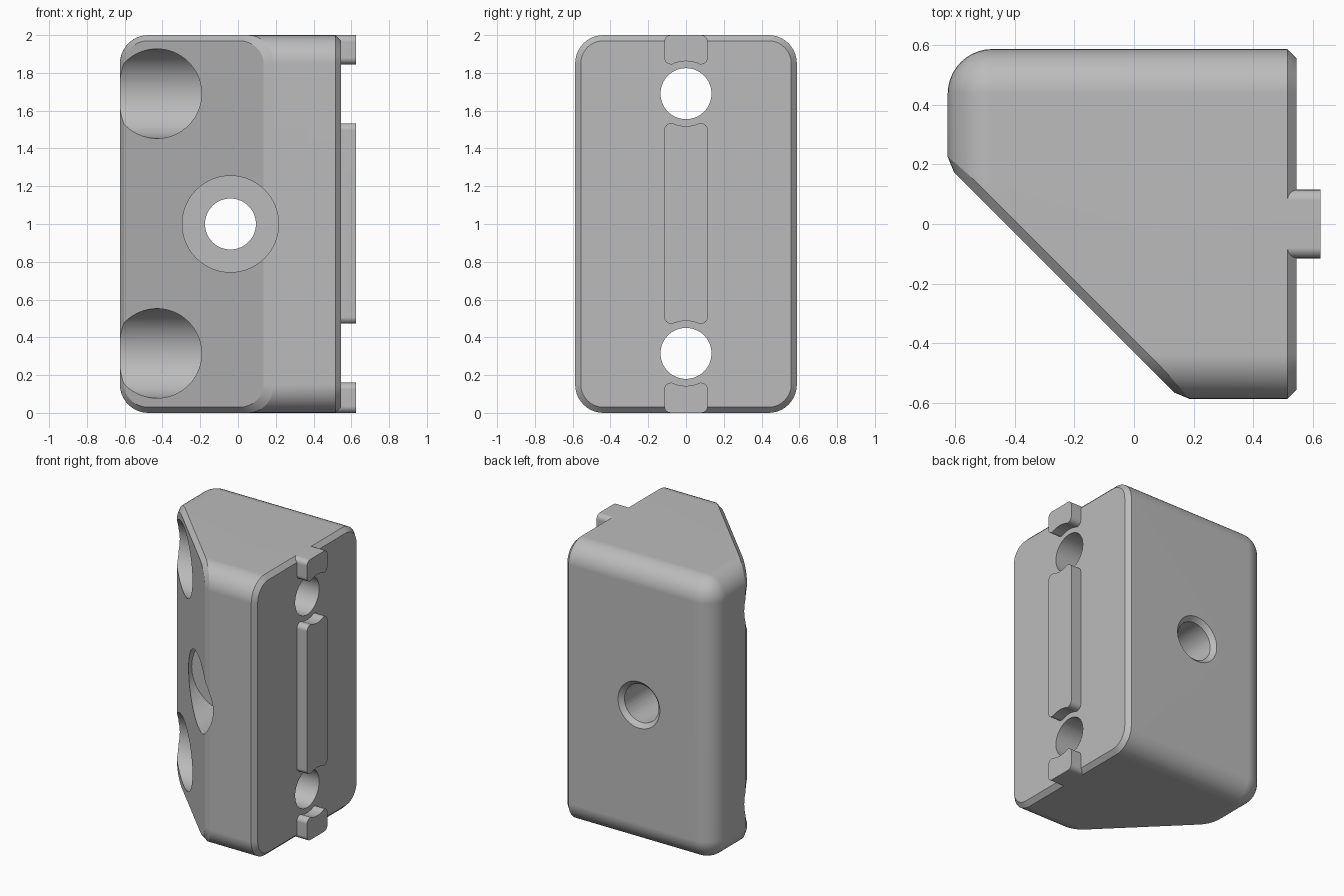
import bpy, bmesh, math
from mathutils import Vector, Matrix

old = bpy.data.objects.get("Cube")
if old:
    bpy.data.objects.remove(old, do_unlink=True)

grey = bpy.data.materials.new("plain grey")
grey.use_nodes = True
colour = (0.5, 0.5, 0.5, 1)
grey.diffuse_color = colour
grey.node_tree.nodes["Principled BSDF"].inputs["Base Color"].default_value = colour


def make_object(name, bm):
    bmesh.ops.recalc_face_normals(bm, faces=bm.faces)
    mesh = bpy.data.meshes.new(name)
    bm.to_mesh(mesh)
    bm.free()
    mesh.materials.append(grey)
    obj = bpy.data.objects.new(name, mesh)
    bpy.context.collection.objects.link(obj)
    return obj


def box(lo, hi):
    bm = bmesh.new()
    lo, hi = Vector(lo), Vector(hi)
    bmesh.ops.create_cube(bm, size=1, matrix=Matrix.Translation((lo + hi) / 2)
                          @ Matrix.Diagonal((hi - lo).to_4d()))
    return bm


def bevel(bm, edges, width, segments):
    bmesh.ops.bevel(bm, geom=edges, offset=width, offset_type='OFFSET',
                    segments=segments, profile=0.5, affect='EDGES')


def drill(obj, start, end, r_start, r_end=None):
    """Subtract a cylinder or cone running from start to end."""
    start, end = Vector(start), Vector(end)
    axis = end - start
    bm = bmesh.new()
    bmesh.ops.create_cone(
        bm, cap_ends=True, segments=64, radius1=r_start, radius2=r_end or r_start,
        depth=axis.length, matrix=Matrix.Translation((start + end) / 2)
        @ axis.to_track_quat('Z', 'Y').to_matrix().to_4x4())
    cutter = make_object("hole_cutter", bm)
    cutter.hide_render = True
    mod = obj.modifiers.new("hole", 'BOOLEAN')
    mod.operation, mod.solver, mod.object = 'DIFFERENCE', 'EXACT', cutter
    bpy.context.view_layer.objects.active = obj
    bpy.ops.object.modifier_apply(modifier=mod.name)
    bpy.data.objects.remove(cutter, do_unlink=True)


def finish(obj):
    bpy.ops.object.select_all(action='DESELECT')
    obj.select_set(True)
    bpy.context.view_layer.objects.active = obj
    bpy.ops.object.shade_smooth_by_angle(angle=math.radians(20))
    obj.modifiers.new("clean shading", 'WEIGHTED_NORMAL').keep_sharp = True


LEFT, RIGHT, SIDE, TOP = -0.625, 0.545, 0.587, 2.0
BORE = 0.135
HOLE_HEIGHTS = (0.315, 1.69)

# Body: block rounded everywhere except around its mounting face
bm = box((LEFT, -SIDE, 0), (RIGHT, SIDE, TOP))


def on_mount(edge):
    return all(v.co.x > RIGHT - 0.001 for v in edge.verts)


bevel(bm, [e for e in bm.edges if not on_mount(e)], 0.15, 10)

# Diagonal front face
cut = bmesh.ops.bisect_plane(
    bm, geom=bm.verts[:] + bm.edges[:] + bm.faces[:], dist=1e-5,
    plane_co=(-0.43, 0, 0), plane_no=(-1, -1, 0), clear_outer=True)
rim = [g for g in cut["geom_cut"] if isinstance(g, bmesh.types.BMEdge)]
bmesh.ops.contextual_create(bm, geom=rim)

# Small chamfer around the diagonal and mounting faces
bevel(bm, rim + [e for e in bm.edges if on_mount(e)], 0.03, 1)
body = make_object("body", bm)

# Mounting holes with wide screw pockets opening on the diagonal
for z in HOLE_HEIGHTS:
    drill(body, (-1, 0, z), (1, 0, z), BORE)
    drill(body, (-1, 0, z), (-0.16, 0, z), 0.237)

# Central hole, its screw pocket and the countersink at the back
drill(body, (-0.04, -1, 1), (-0.04, 1, 1), BORE)
drill(body, (-0.04, -1, 1), (-0.04, -0.1, 1), 0.255)
drill(body, (-0.04, SIDE - 0.03, 1), (-0.04, SIDE + 0.03, 1), BORE, BORE + 0.06)
finish(body)

# Locating keys, hollowed out around the mounting holes
for name, low, high in (("lower_key", 0, 0.16), ("middle_key", 0.472, 1.533),
                        ("upper_key", 1.845, TOP)):
    bm = box((0.5, -0.115, low), (0.625, 0.115, high))
    along = [e for e in bm.edges if abs(e.verts[0].co.x - e.verts[1].co.x) > 0.01]
    bevel(bm, along, 0.035, 6)
    key = make_object(name, bm)
    for z in HOLE_HEIGHTS:
        drill(key, (0.4, 0, z), (0.8, 0, z), 0.172)
    finish(key)
